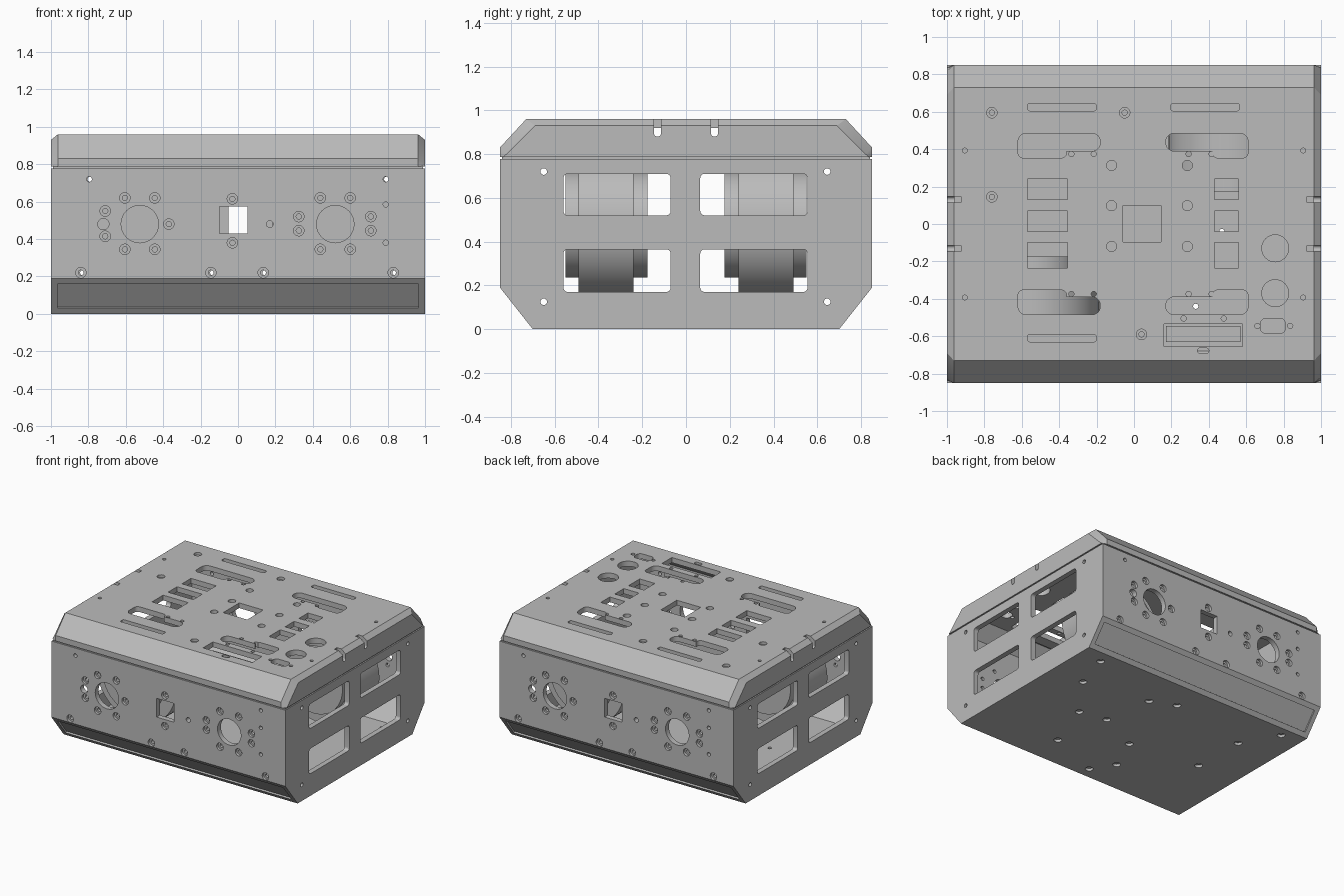
import bpy, bmesh
from math import cos, sin, pi, radians

if "Cube" in bpy.data.objects:
    bpy.data.objects.remove(bpy.data.objects["Cube"], do_unlink=True)

GREY = (0.5, 0.5, 0.5, 1)
metal = bpy.data.materials.new("machined grey")
metal.use_nodes = True
metal.diffuse_color = GREY
metal.node_tree.nodes["Principled BSDF"].inputs["Base Color"].default_value = GREY


def place(axis, u, v, t):
    return {"x": (t, u, v), "y": (u, t, v), "z": (u, v, t)}[axis]


def loft(bm, axis, sections):
    """Closed solid through (position, outline) sections along an axis."""
    rings = [[bm.verts.new(place(axis, u, v, t)) for u, v in pts] for t, pts in sections]
    n = len(rings[0])
    faces = [bm.faces.new(rings[0]), bm.faces.new(rings[-1][::-1])]
    for a, b in zip(rings, rings[1:]):
        for i in range(n):
            j = (i + 1) % n
            faces.append(bm.faces.new((a[j], a[i], b[i], b[j])))
    bmesh.ops.recalc_face_normals(bm, faces=faces)


def prism(bm, axis, pts, lo, hi):
    loft(bm, axis, [(lo, pts), (hi, pts)])


def circle(u, v, r, n=32):
    return [(u + r * cos(2 * pi * i / n), v + r * sin(2 * pi * i / n)) for i in range(n)]


def rect(u0, u1, v0, v1, r=0):
    """Rectangle outline, with rounded corners when r is given."""
    if not r:
        return [(u0, v0), (u1, v0), (u1, v1), (u0, v1)]
    corners = [(u1 - r, v1 - r), (u0 + r, v1 - r), (u0 + r, v0 + r), (u1 - r, v0 + r)]
    return [(u + r * cos(pi / 2 * (q + k / 6)), v + r * sin(pi / 2 * (q + k / 6)))
            for q, (u, v) in enumerate(corners) for k in range(7)]


def mirrored(half):
    return half + [(-y, z) for y, z in reversed(half)]


def make(name, bm):
    mesh = bpy.data.meshes.new(name)
    bm.to_mesh(mesh)
    bm.free()
    ob = bpy.data.objects.new(name, mesh)
    bpy.context.scene.collection.objects.link(ob)
    mesh.materials.append(metal)
    return ob


def cut(ob, cutters):
    for c in cutters:
        mod = ob.modifiers.new("cut", "BOOLEAN")
        mod.operation, mod.solver, mod.object = "DIFFERENCE", "EXACT", c
    deps = bpy.context.evaluated_depsgraph_get()
    mesh = bpy.data.meshes.new_from_object(ob.evaluated_get(deps))
    ob.modifiers.clear()
    ob.data = mesh


def smooth(ob):
    bpy.ops.object.select_all(action="DESELECT")
    ob.select_set(True)
    bpy.context.view_layer.objects.active = ob
    bpy.ops.object.shade_smooth_by_angle(angle=radians(30))


# Hull, seam lip and lid as solids
bm = bmesh.new()
prism(bm, "x", mirrored([(0.70, 0), (0.85, 0.19), (0.85, 0.777)]), -1, 1)
hull = make("hull", bm)

bm = bmesh.new()
prism(bm, "z", rect(-0.99, 0.99, -0.84, 0.84), 0.775, 0.79)
lip = make("seam_lip", bm)

end = mirrored([(0.835, 0.787), (0.82, 0.80), (0.69, 0.93)])
full = mirrored([(0.85, 0.787), (0.85, 0.83), (0.73, 0.96)])
bm = bmesh.new()
loft(bm, "x", [(-1, end), (-0.963, full), (0.963, full), (1, end)])
lid = make("lid", bm)

# Inner cavity
bm = bmesh.new()
prism(bm, "x", mirrored([(0.68, 0.04), (0.81, 0.205), (0.81, 0.815), (0.715, 0.92)]), -0.96, 0.96)
cavity = make("cavity_cutter", bm)

holes, bores = bmesh.new(), bmesh.new()

# Front wall, repeated on the back by a half turn
screws = [(-0.71, 0.55), (-0.71, 0.415), (-0.37, 0.48), (-0.03, 0.615), (-0.03, 0.38)]
screws += [(c + d, z) for c in (-0.525, 0.52) for d in (-0.08, 0.08) for z in (0.345, 0.62)]
screws += [(x, z) for x in (0.325, 0.71) for z in (0.445, 0.52)]
screws += [(x, 0.22) for x in (-0.84, -0.145, 0.135, 0.83)]
plain = [(-0.525, 0.48, 0.1), (0.52, 0.48, 0.1), (-0.72, 0.48, 0.03), (0.17, 0.48, 0.018),
         (-0.795, 0.72, 0.014), (0.79, 0.72, 0.014), (0.79, 0.585, 0.014), (0.79, 0.38, 0.014)]
for s in (1, -1):
    def wall(bm, pts, inner):
        prism(bm, "y", [(s * u, v) for u, v in pts], -0.9 * s, -inner * s)
    for x, z in screws:
        wall(holes, circle(x, z, 0.014, 16), 0.78)
        wall(bores, circle(x, z, 0.028, 24), 0.83)
    for x, z, r in plain:
        wall(holes, circle(x, z, r), 0.78)
    wall(holes, rect(-0.10, 0.05, 0.43, 0.575), 0.78)
    # Sunken panel in the lower slope
    low, high = (0.724, 0.03), (0.826, 0.16)
    pts = [(y + k * 0.785, z - k * 0.62) for (y, z), k in
           ((low, 0.03), (high, 0.03), (high, -0.012), (low, -0.012))]
    prism(holes, "x", [(s * y, z) for y, z in pts], -0.965, 0.965)

# Side windows and screw holes
for y0, y1 in ((-0.56, -0.07), (0.065, 0.555)):
    for z0, z1 in ((0.17, 0.365), (0.52, 0.71)):
        prism(holes, "x", rect(y0, y1, z0, z1, 0.02), -1.1, 1.1)
for y in (-0.65, 0.645):
    for z in (0.125, 0.72):
        prism(holes, "x", circle(y, z, 0.015, 16), -1.1, 1.1)

# Floor screws
for x, y in ((0.81, 0.6), (0.19, 0.39), (0.72, 0.3), (0.47, -0.04), (0.25, 0), (0.33, -0.44), (-0.1, -0.61),
             (0, 0.47), (-0.66, -0.08), (-0.67, 0.34), (-0.83, 0.62), (-0.21, -0.44), (-0.09, -0.16)):
    prism(holes, "z", circle(x, y, 0.014, 16), -0.1, 0.1)
    prism(bores, "z", circle(x, y, 0.028, 24), -0.1, 0.02)
cutters = [cavity, make("hole_cutter", holes), make("bore_cutter", bores)]
cut(hull, cutters)
cut(lip, cutters[:1])

# Lid openings
holes, bores = bmesh.new(), bmesh.new()


def through(pts, bm=holes):
    prism(bm, "z", pts, 0.87, 1.0)


for x, y in ((-0.385, 0.625), (0.38, 0.625), (-0.385, -0.61)):
    through(rect(x - 0.183, x + 0.183, y - 0.02, y + 0.02, 0.012))
for s in (1, -1):
    # Stepped slots
    for x0, x1, b0, b1 in ((-0.62, -0.18, -0.62, -0.36), (0.17, 0.61, 0.42, 0.61)):
        lo, hi = sorted((0.39 * s, 0.485 * s))
        through(rect(x0, x1, lo, hi, 0.045))
        lo, hi = sorted((0.353 * s, 0.46 * s))
        through(rect(b0, b1, lo, hi, 0.03), bores)
    for x in (-0.335, -0.215, 0.292, 0.415):
        through(circle(x, 0.374 * s, 0.014, 16))
    for x in (-0.905, 0.905):
        through(circle(x, 0.393 * s, 0.013, 16))
    # Cable notches over the side edges
    for y in (-0.13, 0.13):
        prism(holes, "x", rect(y - 0.016, y + 0.016, 0.88, 1.05, 0.015), 0.925 * s, 1.1 * s)
for y0, y1 in ((0.13, 0.24), (-0.04, 0.07), (-0.235, -0.1)):
    through(rect(-0.57, -0.355, y0, y1))
    through(rect(0.43, 0.56, y0, y1))
through(rect(-0.06, 0.145, -0.095, 0.10))
through(rect(0.16, 0.58, -0.655, -0.535))
through(rect(0.34, 0.40, -0.693, -0.663, 0.014))
through(rect(0.675, 0.81, -0.585, -0.505, 0.03))
for y in (-0.13, -0.37):
    through(circle(0.755, y, 0.072))
for x in (-0.12, 0.285):
    for y in (0.313, 0.098, -0.12):
        through(circle(x, y, 0.027, 24))
for x, y in ((0.66, -0.545), (0.835, -0.545), (0.265, -0.505), (0.48, -0.505)):
    through(circle(x, y, 0.014, 16))
for x, y in ((-0.76, 0.595), (-0.76, 0.145), (-0.05, 0.595), (0.04, -0.59)):
    through(circle(x, y, 0.014, 16))
    prism(bores, "z", circle(x, y, 0.028, 24), 0.94, 1.0)
lid_cutters = [cavity, make("lid_hole_cutter", holes), make("lid_bore_cutter", bores)]
cut(lid, lid_cutters)
for c in cutters + lid_cutters[1:]:
    bpy.data.objects.remove(c, do_unlink=True)
for ob in (hull, lip, lid):
    smooth(ob)

# Two drive motors on opposite corners
for s, name in ((1, "front_motor"), (-1, "back_motor")):
    bm = bmesh.new()
    steps = [(0.55, 0.02), (0.55, 0.245), (0.49, 0.245), (0.49, 0.34),
             (0.24, 0.34), (0.24, 0.245), (0.175, 0.245)]
    loft(bm, "y", [(-y * s, circle(-0.525 * s, 0.48, r, 64)) for y, r in steps])
    smooth(make(name, bm))

# Slim module under the long lid opening
bm = bmesh.new()
prism(bm, "z", rect(0.17, 0.57, -0.63, -0.545), 0.86, 0.90)
make("display_module", bm)
